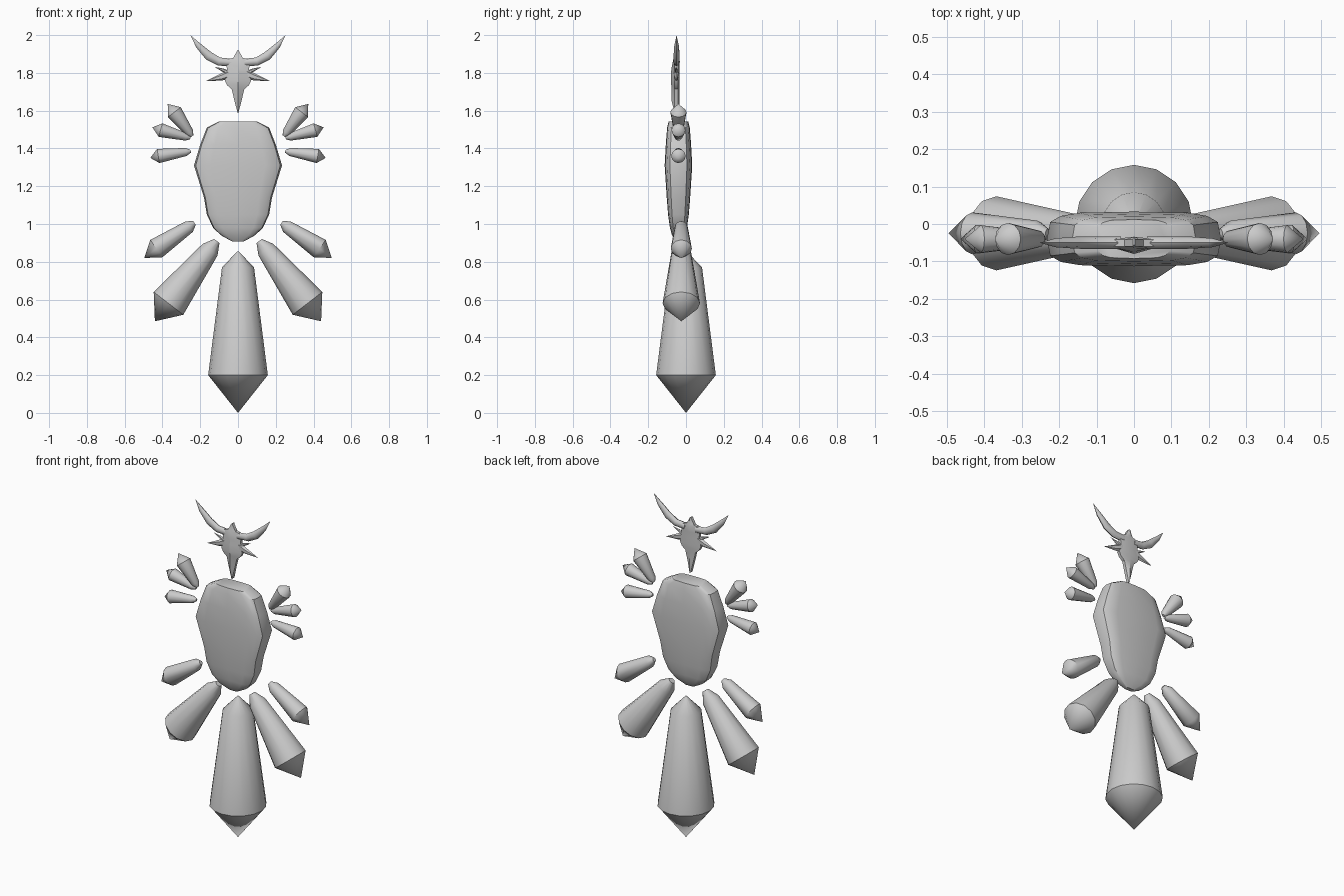
import bpy, bmesh, math
from mathutils import Vector

if "Cube" in bpy.data.objects:
    bpy.data.objects.remove(bpy.data.objects["Cube"])


def loft(name, rings, mirror=False, angle=40):
    """Skin a list of equal-length vertex rings, closing both ends."""
    bm = bmesh.new()
    loops = [[bm.verts.new(p) for p in ring] for ring in rings]
    n = len(loops[0])
    for a, b in zip(loops, loops[1:]):
        for i in range(n):
            j = (i + 1) % n
            bm.faces.new((a[i], a[j], b[j], b[i]))
    bm.faces.new(loops[0])
    bm.faces.new(loops[-1])
    bmesh.ops.remove_doubles(bm, verts=bm.verts, dist=0.0005)
    bmesh.ops.recalc_face_normals(bm, faces=bm.faces)
    me = bpy.data.meshes.new(name)
    bm.to_mesh(me)
    bm.free()
    ob = bpy.data.objects.new(name, me)
    bpy.context.collection.objects.link(ob)
    bpy.ops.object.select_all(action='DESELECT')
    ob.select_set(True)
    bpy.context.view_layer.objects.active = ob
    bpy.ops.object.shade_smooth_by_angle(angle=math.radians(angle))
    if mirror:
        m = ob.modifiers.new("Mirror", 'MIRROR')
        m.use_mirror_merge = False
    return ob


def tube(name, path, radii, y, sides=12, power=1.0, mirror=False, angle=40):
    """Loft along an (x, z) path; radii are (in-plane, depth) pairs."""
    pts = [Vector((p[0], y, p[1])) for p in path]
    rings = []
    for i, p in enumerate(pts):
        t = (pts[min(i + 1, len(pts) - 1)] - pts[max(i - 1, 0)]).normalized()
        nrm = Vector((-t.z, 0, t.x))
        ring = []
        for k in range(sides):
            a = 2 * math.pi * k / sides
            c, s = math.cos(a), math.sin(a)
            c = math.copysign(abs(c) ** power, c)
            s = math.copysign(abs(s) ** power, s)
            ring.append(p + nrm * (c * radii[i][0]) + Vector((0, s * radii[i][1], 0)))
        rings.append(ring)
    return loft(name, rings, mirror, angle)


def crystal(name, start, wide, tip, r0, r1, y, mirror=True):
    """Long shard: blunt narrow end, widening shaft, pointed end."""
    s, w = Vector(start), Vector(wide)
    path = [s, s.lerp(w, 0.14), w, Vector(tip)]
    radii = [(r, r) for r in (r0 * 0.35, r0, r1, 0)]
    return tube(name, path, radii, y, mirror=mirror)


# Stone torso: slab-like rounded section
torso = [(1.543, .10, .052), (1.51, .165, .060), (1.42, .20, .067), (1.31, .233, .073),
         (1.14, .180, .062), (1.05, .165, .055), (.98, .132, .045), (.94, .09, .034), (.907, .03, .012)]
tube("torso", [(0, t[0]) for t in torso], [(t[1], t[2]) for t in torso],
     -0.04, sides=16, power=0.5, angle=35)

# Lower crystals
tube("tail_crystal", [(0, .855), (0, .77), (0, .2), (0, 0)],
     [(.004, .004), (.085, .085), (.158, .158), (0, 0)], 0, sides=16)
crystal("large_side_crystal", (.112, .91), (.368, .58), (.44, .485), .05, .099, -.025)
crystal("small_side_crystal", (.23, 1.005), (.432, .87), (.496, .82), .034, .056, -.025)

# Finger crystals
crystal("upper_finger", (.243, 1.465), (.337, 1.592), (.372, 1.636), .023, .043, -.04)
crystal("middle_finger", (.252, 1.455), (.410, 1.497), (.453, 1.512), .020, .037, -.04)
crystal("lower_finger", (.25, 1.385), (.422, 1.36), (.464, 1.35), .021, .038, -.04)

# Skull: ridged front, flat thin sides
skull = [(1.92, .003, -.055), (1.88, .025, -.065), (1.868, .07, -.068), (1.835, .06, -.075),
         (1.80, .058, -.08), (1.76, .07, -.08), (1.735, .058, -.078), (1.715, .034, -.077),
         (1.65, .018, -.076), (1.587, .002, -.06)]
rings = []
for z, w, front in skull:
    rings.append([(0, front, z), (w, -.06, z), (w, -.042, z),
                  (0, -.034, z), (-w, -.042, z), (-w, -.06, z)])
loft("skull", rings, angle=30)

# Horns and ears
tube("horn", [(.035, 1.855), (.10, 1.86), (.155, 1.89), (.21, 1.945), (.252, 2.0)],
     [(.02, .017), (.022, .017), (.024, .016), (.015, .012), (0, 0)],
     -.05, sides=8, mirror=True, angle=50)
tube("ear", [(.03, 1.80), (.09, 1.777), (.172, 1.756)],
     [(.025, .014), (.018, .012), (0, 0)], -.052, sides=6, mirror=True)
tube("cheek_spike", [(.03, 1.79), (.08, 1.815), (.125, 1.832)],
     [(.012, .01), (.009, .008), (0, 0)], -.052, sides=6, mirror=True)
